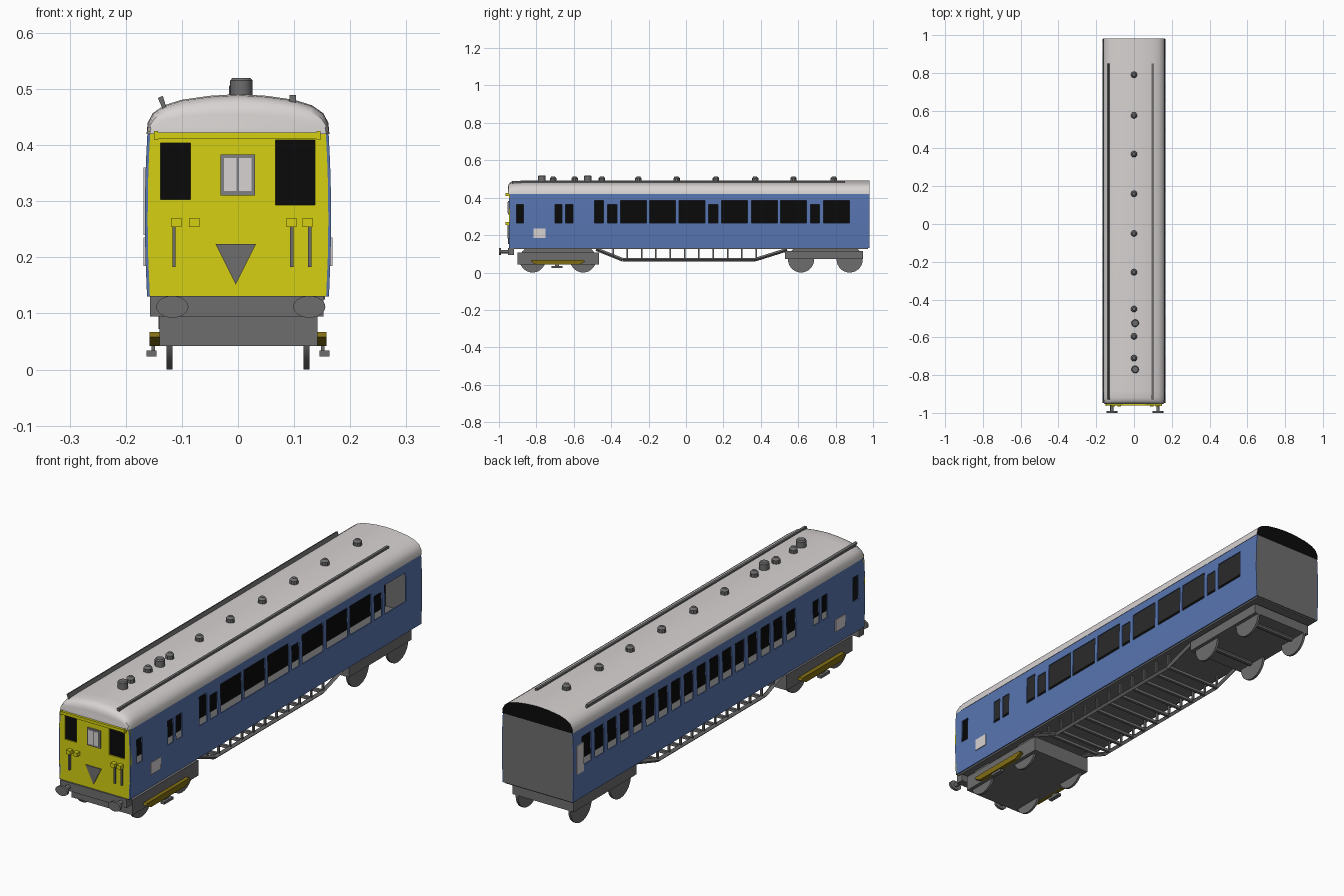
import bpy, bmesh, math
from mathutils import Vector, Matrix

if "Cube" in bpy.data.objects:
    bpy.data.objects.remove(bpy.data.objects["Cube"])


def material(name, r, g, b):
    m = bpy.data.materials.new(name)
    m.diffuse_color = (r, g, b, 1)
    m.use_nodes = True
    m.node_tree.nodes["Principled BSDF"].inputs["Base Color"].default_value = m.diffuse_color
    return m


YELLOW = material("yellow", .66, .63, .006)
BLUE = material("blue", .098, .18, .44)
ROOF = material("pale grey", .68, .65, .64)
GREY = material("dark grey", .155, .155, .155)
FRAME = material("mid grey", .22, .22, .23)
BLACK = material("black", .003, .003, .003)
GOLD = material("ochre", .22, .155, .007)


def finish(name, bm, mats, smooth=False, recalc=True):
    if recalc:
        bmesh.ops.recalc_face_normals(bm, faces=bm.faces[:])
    me = bpy.data.meshes.new(name)
    for f in bm.faces:
        f.smooth = smooth
    bm.to_mesh(me)
    bm.free()
    for m in mats:
        me.materials.append(m)
    if smooth:
        me.set_sharp_from_angle(angle=math.radians(35))
    ob = bpy.data.objects.new(name, me)
    bpy.context.collection.objects.link(ob)
    return ob


def add_box(bm, x0, x1, y0, y1, z0, z1):
    m = Matrix.Translation(((x0 + x1) / 2, (y0 + y1) / 2, (z0 + z1) / 2))
    bmesh.ops.create_cube(bm, size=1, matrix=m @ Matrix.Diagonal((x1 - x0, y1 - y0, z1 - z0, 1)))


def boxes(name, mat, *dims):
    bm = bmesh.new()
    for d in dims:
        add_box(bm, *d)
    return finish(name, bm, [mat])


def add_rod(bm, p, q, r1, r2=None, seg=16, stretch=1):
    p, q = Vector(p), Vector(q)
    rot = (q - p).to_track_quat('Z', 'Y').to_matrix().to_4x4()
    m = Matrix.Translation((p + q) / 2) @ Matrix.Diagonal((1, 1, 1, 1)) @ rot
    vs = bmesh.ops.create_cone(bm, cap_ends=True, segments=seg, radius1=r1,
                               radius2=r1 if r2 is None else r2,
                               depth=(q - p).length, matrix=m)["verts"]
    for v in vs:
        v.co.x = p.x + (v.co.x - p.x) * stretch


def prism(name, mat, pts, axis, a, b):
    """Extrude a 2D outline along x or y."""
    bm = bmesh.new()
    put = (lambda u, v, t: (t, u, v)) if axis == 'x' else (lambda u, v, t: (u, t, v))
    lo = [bm.verts.new(put(u, v, a)) for u, v in pts]
    hi = [bm.verts.new(put(u, v, b)) for u, v in pts]
    bm.faces.new(lo)
    bm.faces.new(hi)
    for i in range(len(pts)):
        j = (i + 1) % len(pts)
        bm.faces.new((lo[i], lo[j], hi[j], hi[i]))
    return finish(name, bm, [mat])


def half_width(z):
    return .166 - .2 * (z - .27) ** 2


def panel(name, mat, u0, u1, holes, place, flip=False):
    """Wall sheet with rectangular openings (u0, u1, z0, z1)."""
    us = sorted({u0, u1} | {h[0] for h in holes} | {h[1] for h in holes})
    zs = sorted({.13, .2, .27, .34, .42} | {h[2] for h in holes} | {h[3] for h in holes})
    bm = bmesh.new()
    grid = [[bm.verts.new(place(u, z)) for z in zs] for u in us]
    for i in range(len(us) - 1):
        for j in range(len(zs) - 1):
            u, z = (us[i] + us[i + 1]) / 2, (zs[j] + zs[j + 1]) / 2
            if any(a < u < b and c < z < d for a, b, c, d in holes):
                continue
            f = [grid[i][j], grid[i + 1][j], grid[i + 1][j + 1], grid[i][j + 1]]
            bm.faces.new(f[::-1] if flip else f)
    bmesh.ops.delete(bm, geom=[v for v in bm.verts if not v.link_faces], context='VERTS')
    ob = finish(name, bm, [mat], recalc=False)
    s = ob.modifiers.new("thickness", 'SOLIDIFY')
    s.thickness, s.offset = .005, -1


FRONT, REAR = -.947, .98

# Side walls: the right has wide bays, the left an even row
cab = [(-.905, -.868, .265, .365), (-.70, -.663, .265, .365), (-.645, -.605, .265, .365)]
short = [(a, a + .05, .265, .365) for a in (-.42, .12, .665)]
wide = [(a, a + .14, .265, .385) for a in (-.35, -.195, -.038, .19, .35, .505, .735)]
panel("right_wall", BLUE, FRONT, REAR, cab + short + wide + [(-.49, -.44, .265, .385)],
      lambda u, z: (half_width(z), u, z))
row = [(-.49 + i * .0845, -.43 + i * .0845, .265, .385) for i in range(17)]
panel("left_wall", BLUE, FRONT, REAR, cab + row, lambda u, z: (-half_width(z), u, z), True)


# End walls
def end_place(y):
    return lambda u, z: (math.copysign(half_width(z), u) if abs(u) > .159 else u, y, z)


panel("cab_front", YELLOW, -.16, .16, [(-.138, -.085, .303, .404), (.067, .137, .293, .409)],
      end_place(FRONT))
panel("rear_wall", GREY, -.16, .16, [], end_place(REAR), True)

# Interior: floor, dark centre partition and cab bulkhead
boxes("floor", GREY, (-.155, .155, -.94, .974, .125, .165))
boxes("partition", BLACK, (-.004, .004, -.935, .97, .165, .42))
boxes("cab_bulkhead", BLACK, (-.155, .155, -.938, -.932, .165, .42))

# Roof lofted from one arch, domed down over the cab
half = [(.163, 0), (.161, .02), (.152, .037), (.132, .051), (.1, .061), (.05, .068)]
arch = half + [(0, .071)] + [(-x, z) for x, z in reversed(half)]
bm = bmesh.new()
rings = []
for y, sx, sz in ((-.952, .965, .5), (-.948, .975, .75), (-.938, .985, .9),
                  (-.92, .995, .97), (-.88, 1, 1), (REAR + .002, 1, 1)):
    rings.append([bm.verts.new((x * sx, y, .42 + z * sz)) for x, z in arch])
for a, b in zip(rings, rings[1:]):
    for i in range(len(arch) - 1):
        bm.faces.new((a[i], a[i + 1], b[i + 1], b[i]))
    bm.faces.new((a[0], b[0], b[-1], a[-1])).material_index = 1
bm.faces.new(rings[0])
bm.faces.new(rings[-1]).material_index = 2
finish("roof", bm, [ROOF, GREY, BLACK], smooth=True)

# Roof rails and ventilators
prism("left_roof_rail", GREY, [(-.134, .464), (-.128, .468), (-.134, .488), (-.143, .484)],
      'y', -.93, .85)
boxes("right_roof_rail", GREY, (.092, .103, -.93, .85, .476, .489))
bm = bmesh.new()
for y in (.79, .575, .37, .16, -.05, -.255, -.45, -.595, -.71):
    add_rod(bm, (0, y, .485), (0, y, .505), .017, seg=10)
    add_rod(bm, (0, y, .505), (0, y, .514), .017, .009, seg=10)
for y in (-.525, -.77):
    add_rod(bm, (.006, y, .485), (.006, y, .515), .02, seg=12)
    add_rod(bm, (.006, y, .515), (.006, y, .52), .02, .016, seg=12)
finish("roof_vents", bm, [GREY], smooth=True)

# Cab front details
boxes("front_gutter", YELLOW, (-.147, .147, -.962, -.945, .411, .423))
boxes("gutter_ends", YELLOW, (-.150, -.143, -.964, -.945, .409, .425),
      (.140, .147, -.964, -.945, .409, .425))
boxes("centre_window_frame", FRAME, (-.031, .030, -.953, -.946, .31, .383))
boxes("centre_window_panes", ROOF, (-.025, -.003, -.955, -.95, .318, .377),
      (.002, .024, -.955, -.95, .318, .377))
prism("front_triangle", GREY, [(-.04, .224), (.032, .224), (-.004, .152)], 'y', -.951, -.946)
boxes("lamps", YELLOW, *[(x - .009, x + .009, -.966, -.945, .254, .27)
                         for x in (-.11, -.078, .095, .124)])
boxes("front_pipes", GREY, *[(x - .003, x + .003, -.955, -.945, .183, .255)
                             for x in (-.114, .096, .128)])

# Side plates and the rear left door panel
boxes("side_plates", ROOF, (.162, .168, -.815, -.75, .185, .235),
      (-.168, -.162, -.815, -.75, .185, .235))
boxes("door_panel", ROOF, (-.168, -.162, .915, .96, .24, .36))

# Buffer beam and buffers
boxes("buffer_beam", GREY, (-.157, .152, -.953, -.92, .095, .131))
bm = bmesh.new()
for x in (-.117, .127):
    add_rod(bm, (x, -.95, .112), (x, -.99, .112), .009)
    add_rod(bm, (x, -.989, .112), (x, -1, .112), .0195, seg=24, stretch=1.47)
finish("buffers", bm, [GREY], smooth=True)

# Bogies and wheels
boxes("front_bogie", GREY, (-.14, .142, -.9, -.465, .042, .106),
      (-.12, .12, -.8, -.58, .1, .128))
boxes("rear_bogie", GREY, (-.142, .142, .53, .945, .072, .114),
      (-.12, .12, .62, .86, .11, .128))
bm = bmesh.new()
for y in (-.82, -.55, .615, .875):
    add_rod(bm, (-.11, y, .07), (.11, y, .07), .012, seg=10)
    for s in (-1, 1):
        add_rod(bm, (s * .117, y, .07), (s * .127, y, .07), .07, seg=28)
finish("wheels", bm, [GREY], smooth=True)

# Collector beams and shoes on the front bogie
for side, s in (("left", -1), ("right", 1)):
    prism(side + "_collector_beam", GOLD,
          [(-.83, .058), (-.8, .042), (-.57, .042), (-.54, .058), (-.545, .067), (-.825, .067)],
          'x', s * .14, s * .158)
    lo, hi = sorted((s * .145, s * .163))
    a, b = sorted((s * .148, s * .154))
    boxes(side + "_collector_shoe", GREY, (lo, hi, -.72, -.66, .023, .034),
          (a, b, -.7, -.68, .03, .05))

# Underframe trussing: two chords, posts and cross bars
bm = bmesh.new()
path = [(-.48, .125), (-.34, .069), (.37, .069), (.54, .122)]
for s in (-1, 1):
    x = s * .13
    for (y0, z0), (y1, z1) in zip(path, path[1:]):
        add_rod(bm, (x, y0, z0), (x, y1, z1), .0095, seg=4)
posts = [-.39 + i * .0765 for i in range(11)]
for y in posts:
    low = .09 if y < -.35 else .069
    for s in (-1, 1):
        add_box(bm, s * .13 - .004, s * .13 + .004, y - .004, y + .004, low, .13)
    add_box(bm, -.13, .13, y - .006, y + .006, low - .006, low + .006)
finish("underframe_truss", bm, [GREY])
